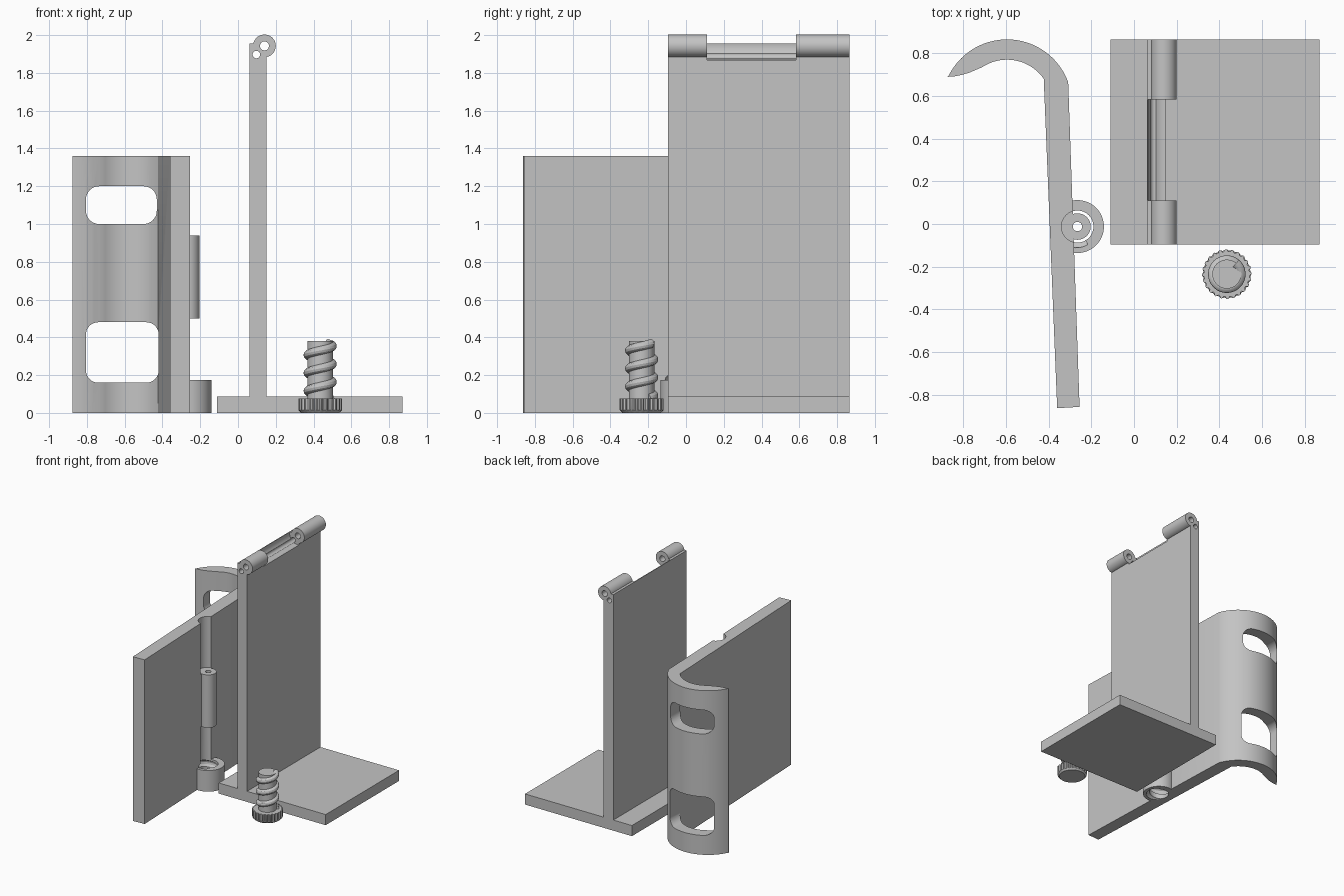
import bpy, bmesh, math
from math import cos, sin, pi, radians

if "Cube" in bpy.data.objects:
    bpy.data.objects.remove(bpy.data.objects["Cube"])

grey = bpy.data.materials.new("plain grey")
grey.diffuse_color = (0.55, 0.55, 0.55, 1)
grey.use_nodes = True
grey.node_tree.nodes["Principled BSDF"].inputs["Base Color"].default_value = grey.diffuse_color


def loft(name, rings):
    """Skin a list of equal-length closed rings and cap both ends."""
    bm = bmesh.new()
    vs = [[bm.verts.new(p) for p in r] for r in rings]
    n = len(rings[0])
    for a, b in zip(vs, vs[1:]):
        for i in range(n):
            j = (i + 1) % n
            bm.faces.new((a[i], a[j], b[j], b[i]))
    bm.faces.new(vs[0][::-1])
    bm.faces.new(vs[-1])
    bmesh.ops.recalc_face_normals(bm, faces=bm.faces)
    me = bpy.data.meshes.new(name)
    bm.to_mesh(me)
    bm.free()
    me.materials.append(grey)
    ob = bpy.data.objects.new(name, me)
    bpy.context.collection.objects.link(ob)
    return ob


def prism(name, pts, axis, lo, hi):
    put = (lambda u, v, t: (u, t, v)) if axis == 'y' else (lambda u, v, t: (u, v, t))
    return loft(name, [[put(u, v, t) for u, v in pts] for t in (lo, hi)])


def arc(cx, cy, r, a0, a1, n):
    return [(cx + r * cos(radians(a0 + (a1 - a0) * i / n)),
             cy + r * sin(radians(a0 + (a1 - a0) * i / n))) for i in range(n + 1)]


def rod(name, cx, cy, r, axis, lo, hi, n=48):
    return prism(name, arc(cx, cy, r, 0, 360, n)[:-1], axis, lo, hi)


def helix(name, cx, cy, R, r, z_end, turns, pitch, end_deg):
    rings, steps = [], int(turns * 40)
    for i in range(steps + 1):
        back = turns * (1 - i / steps)
        a = radians(end_deg) - back * 2 * pi
        z = z_end - back * pitch
        rings.append([(cx + (R + r * cos(b)) * cos(a), cy + (R + r * cos(b)) * sin(a), z + r * sin(b))
                      for b in [2 * pi * k / 12 for k in range(12)]])
    return loft(name, rings)


def cut(ob, *cutters):
    for c in cutters:
        c.hide_render = True
        m = ob.modifiers.new("cut", 'BOOLEAN')
        m.operation, m.solver, m.object = 'DIFFERENCE', 'EXACT', c
        bpy.context.view_layer.objects.active = ob
        bpy.ops.object.modifier_apply(modifier=m.name)


# stand: base plate and upright in one T-shaped profile
Y0, Y1 = -0.095, 0.865
HX, HZ = 0.14, 1.943
stand = prism("stand", [(-.11, 0), (.87, 0), (.87, .088), (.15, .088), (.15, 1.955),
                        (.06, 1.955), (.06, .088), (-.11, .088)], 'y', Y0, Y1)
pin_hole = rod("pin_hole_cutter", HX, HZ, .024, 'y', -.3, 1.1, 24)
small_hole = rod("small_hole_cutter", .097, 1.897, .02, 'y', -.3, 1.1, 24)
groove = rod("groove_cutter", HX, HZ, .075, 'y', .11, .583)
cut(stand, groove, small_hole, pin_hole)

# two hinge knuckles on top of the stand
knuckles = [rod("stand_knuckle_" + n, HX, HZ, .06, 'y', a, b)
            for n, a, b in (("front", Y0, .11), ("back", .583, Y1))]
for k in knuckles:
    cut(k, small_hole, pin_hole)

# hooked door plate, extruded upward
CX, CY, H = -0.595, 0.56, 1.36
profile = [(-.36, -.863), (-.255, -.857)]
profile += arc(CX, CY, .305, 20, 155, 40)
profile += [(-.875, .69), (-.84, .692), (-.805, .699), (-.77, .71), (-.735, .725)]
profile += arc(CX, CY, .21, 124, 35, 28)
door = prism("hooked_plate", profile, 'z', 0, H)


def window(name, x0, x1, z0, z1, r):
    p = (arc(x1 - r, z1 - r, r, 0, 90, 8) + arc(x0 + r, z1 - r, r, 90, 180, 8)
         + arc(x0 + r, z0 + r, r, 180, 270, 8) + arc(x1 - r, z0 + r, r, 270, 360, 8))
    return prism(name, p, 'y', .5, 1.0)


KX, KY = -0.265, -0.012
upper = window("upper_window_cutter", -.805, -.43, 1.0, 1.2, .07)
lower = window("lower_window_cutter", -.805, -.42, .16, .48, .065)
top_groove = rod("top_groove_cutter", KX, KY, .075, 'z', .938, 1.6)
low_groove = rod("low_groove_cutter", KX, KY, .075, 'z', -.2, .5)
door_hole = rod("door_hole_cutter", KX, KY, .022, 'z', -.3, 1.7, 24)
thread_cut = helix("thread_cutter", KX, KY, .073, .027, .185, 3, .095, -60)
cut(door, upper, lower, top_groove, low_groove, thread_cut, door_hole)

# knuckle and threaded socket on the door plate
knuckle = rod("door_knuckle", KX, KY, .062, 'z', .5, .938)
cut(knuckle, door_hole)
socket = rod("threaded_socket", KX, KY, .124, 'z', 0, .175, 64)
cut(socket, low_groove, thread_cut)

# thumb screw: knurled head, core and thread
SX, SY = 0.435, -0.235


def knurl(z, r, depth, teeth=24):
    return [(SX + (r - depth * (i % 4 > 1)) * cos(2 * pi * i / (4 * teeth)),
             SY + (r - depth * (i % 4 > 1)) * sin(2 * pi * i / (4 * teeth)), z)
            for i in range(4 * teeth)]


head = loft("screw_head", [knurl(0, .1, 0), knurl(.014, .115, .004),
                           knurl(.016, .116, .01), knurl(.075, .116, .01)])
core = rod("screw_core", SX, SY, .068, 'z', .07, .38)
thread = helix("screw_thread", SX, SY, .064, .024, .367, 3.05, .095, 50)

for c in (pin_hole, small_hole, groove, upper, lower, top_groove, low_groove, door_hole, thread_cut):
    bpy.data.objects.remove(c)

# smooth curved faces, keep hard edges
for ob in [stand, *knuckles, door, knuckle, socket, head, core, thread]:
    bpy.ops.object.select_all(action='DESELECT')
    ob.select_set(True)
    bpy.context.view_layer.objects.active = ob
    bpy.ops.object.shade_smooth_by_angle(angle=radians(30))
